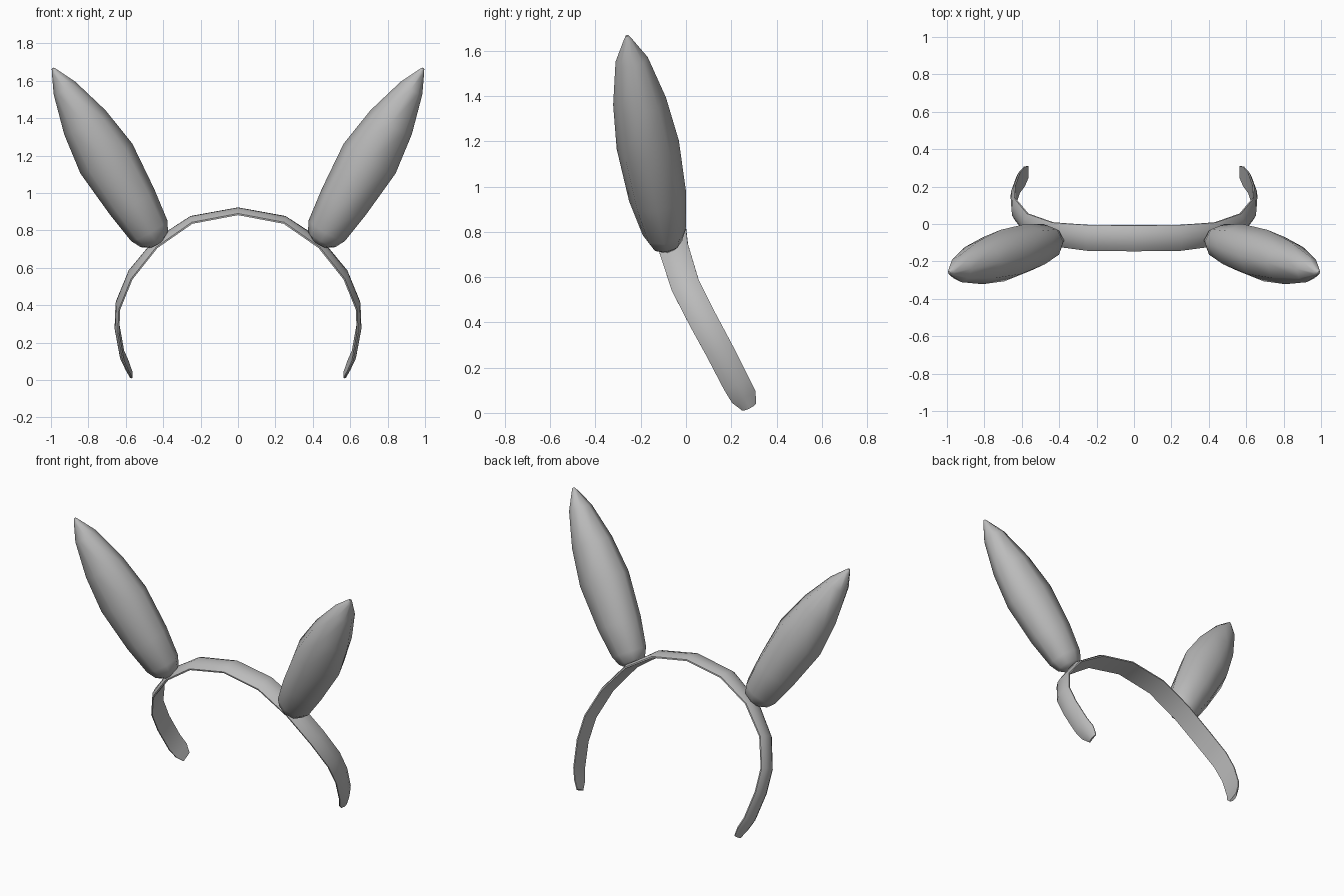
import bpy, bmesh, math
from mathutils import Vector

if "Cube" in bpy.data.objects:
    bpy.data.objects.remove(bpy.data.objects["Cube"])

grey = bpy.data.materials.new("soft grey")
grey.use_nodes = True
COLOUR = (0.5, 0.5, 0.5, 1)
grey.diffuse_color = COLOUR
grey.node_tree.nodes["Principled BSDF"].inputs["Base Color"].default_value = COLOUR


def loft(name, rings, crease):
    """Skin a list of closed rings, cap both ends and shade smooth."""
    bm = bmesh.new()
    loops = [[bm.verts.new(p) for p in ring] for ring in rings]
    n = len(loops[0])
    for a, b in zip(loops, loops[1:]):
        for i in range(n):
            j = (i + 1) % n
            bm.faces.new((a[i], a[j], b[j], b[i]))
    bm.faces.new(loops[0])
    bm.faces.new(loops[-1])
    bmesh.ops.recalc_face_normals(bm, faces=bm.faces)
    mesh = bpy.data.meshes.new(name)
    bm.to_mesh(mesh)
    bm.free()
    mesh.materials.append(grey)
    ob = bpy.data.objects.new(name, mesh)
    bpy.context.collection.objects.link(ob)
    bpy.ops.object.select_all(action='DESELECT')
    ob.select_set(True)
    bpy.context.view_layer.objects.active = ob
    bpy.ops.object.shade_smooth_by_angle(angle=math.radians(crease))
    return ob


# Headband: crown x, y, z, tilt of the strip, half width, thickness
half = [
    (0.000, -0.080, 0.922, 0.15, 0.070, 0.030),
    (0.255, -0.078, 0.875, 0.17, 0.070, 0.030),
    (0.450, -0.060, 0.745, 0.30, 0.066, 0.028),
    (0.588, -0.008, 0.575, 0.40, 0.064, 0.027),
    (0.655, 0.075, 0.410, 0.46, 0.063, 0.026),
    (0.660, 0.148, 0.275, 0.47, 0.062, 0.025),
    (0.632, 0.225, 0.125, 0.47, 0.061, 0.024),
    (0.603, 0.258, 0.065, 0.47, 0.058, 0.022),
    (0.580, 0.282, 0.020, 0.47, 0.034, 0.018),
]
stations = [(-s[0],) + s[1:] for s in half[:0:-1]] + half
centres = [Vector(s[:3]) for s in stations]
# Flat inside, crowned outside: (across, outward)
section = [(-1, -1), (1, -1), (1, -0.7), (0.55, -0.15), (0, 0), (-0.55, -0.15), (-1, -0.7)]
rings = []
for k, (x, y, z, tilt, hw, th) in enumerate(stations):
    tangent = centres[min(k + 1, len(centres) - 1)] - centres[max(k - 1, 0)]
    across = Vector((0, math.cos(tilt), math.sin(tilt)))
    outward = tangent.cross(across).normalized()
    rings.append([centres[k] + across * (u * hw) + outward * (v * th) for u, v in section])
loft("headband", rings, 40)

# Ears: distance along axis, half width, half depth
profile = [
    (-0.012, 0.045, 0.040), (0.015, 0.085, 0.072), (0.070, 0.112, 0.097),
    (0.250, 0.137, 0.128), (0.520, 0.160, 0.139), (0.745, 0.128, 0.118),
    (0.960, 0.067, 0.072), (1.060, 0.019, 0.020), (1.083, 0.007, 0.007),
]
SIDES = 8
base, tip = Vector((0.44, -0.085, 0.74)), Vector((0.99, -0.26, 1.667))
wide = Vector((0.868, 0, -0.497))
deep = (tip - base).cross(wide).normalized()
for name, side in (("left_ear", 1), ("right_ear", -1)):
    rings = []
    for s, w, d in profile:
        c = base.lerp(tip, s / 1.083)
        ring = []
        for i in range(SIDES):
            a = math.tau * i / SIDES
            p = c + wide * (w * math.cos(a)) + deep * (d * math.sin(a))
            ring.append((p.x * side, p.y, p.z))
        rings.append(ring)
    loft(name, rings, 60)
